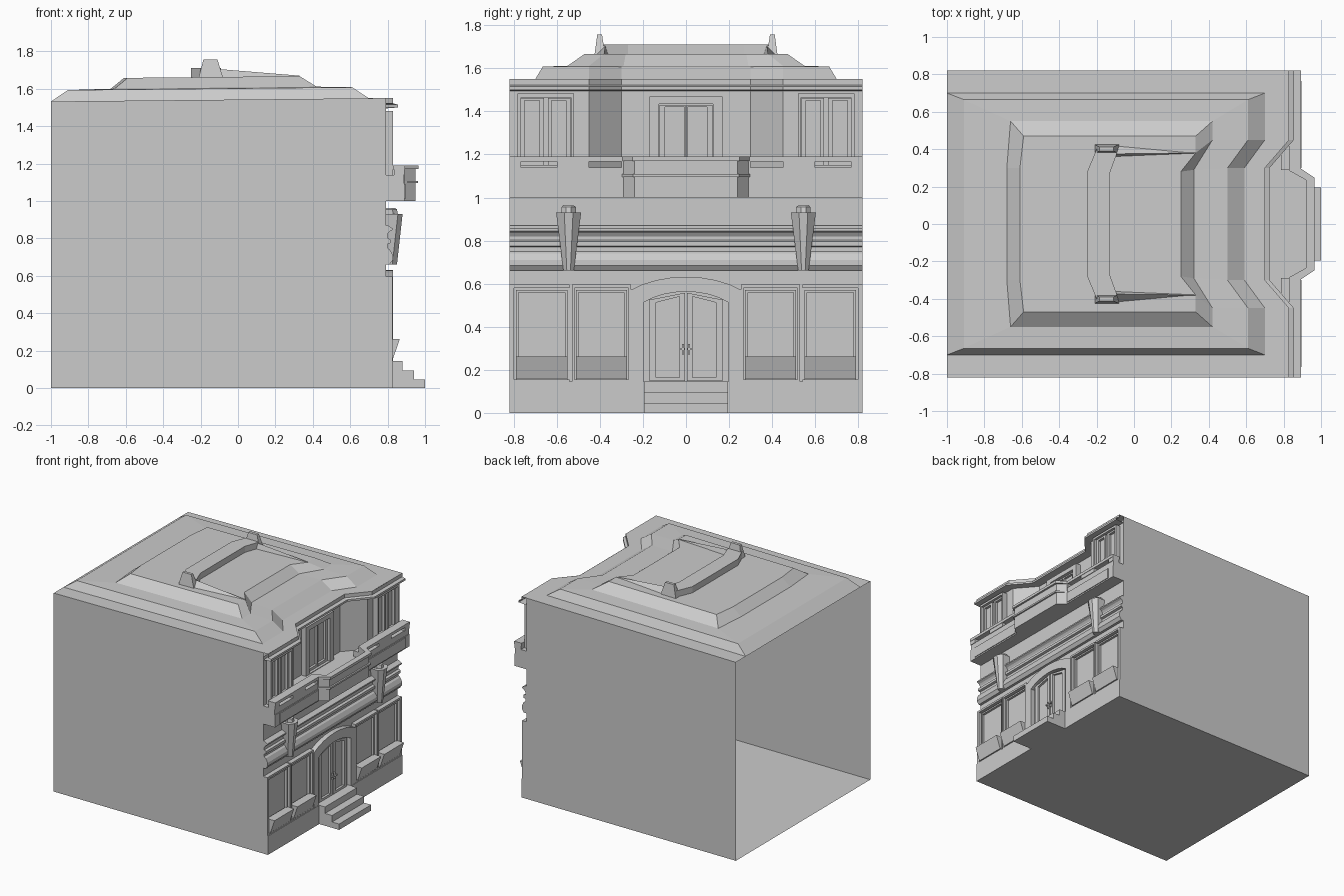
import bpy, bmesh, math

if "Cube" in bpy.data.objects:
    bpy.data.objects.remove(bpy.data.objects["Cube"])

def loft(name, rings, mirror=False, closed=True, caps=(True, True)):
    """Skin a list of equal-length point rings into one flat-shaded object."""
    bm = bmesh.new()
    vs = [[bm.verts.new(p) for p in r] for r in rings]
    n = len(rings[0])
    for a, b in zip(vs, vs[1:]):
        for i in range(n if closed else n - 1):
            j = (i + 1) % n
            bm.faces.new((a[i], a[j], b[j], b[i]))
    if closed and caps[0]:
        bm.faces.new(vs[0][::-1])
    if closed and caps[1]:
        bm.faces.new(vs[-1])
    bmesh.ops.recalc_face_normals(bm, faces=bm.faces)
    me = bpy.data.meshes.new(name)
    bm.to_mesh(me)
    bm.free()
    ob = bpy.data.objects.new(name, me)
    bpy.context.collection.objects.link(ob)
    if mirror:
        m = ob.modifiers.new("mirror", 'MIRROR')
        m.use_axis = (False, True, False)
        m.use_mirror_merge = False
    return ob

def rect(y0, y1, z0, z1):
    return [(y0, z0), (y1, z0), (y1, z1), (y0, z1)]

def at_x(pts, x):
    return [(x, y, z) for y, z in pts]

def at_z(pts, z):
    return [(x, y, z) for x, y in pts]

def box(name, x0, x1, y0, y1, z0, z1, mirror=False):
    r = rect(y0, y1, z0, z1)
    return loft(name, [at_x(r, x0), at_x(r, x1)], mirror)

def prism_z(name, plan, z0, z1):
    return loft(name, [at_z(plan, z0), at_z(plan, z1)])

def prism_y(name, prof, y0, y1, mirror=False):
    return loft(name, [[(x, y, z) for x, z in prof] for y in (y0, y1)], mirror)

def frame(name, outer, inner, x0, x1, mirror=False):
    """Raised border between two outlines, with a pane at its back."""
    return loft(name, [at_x(outer, x0), at_x(outer, x1), at_x(inner, x1), at_x(inner, x0 + .002)],
                mirror, caps=(False, True))

def sym(half):
    """Mirror a plan path given for y < 0."""
    return half + [(x, -y) for x, y in reversed(half)]

def tilt(pts):
    """The roof falls slightly towards the back."""
    return [(x, y, z + .01 * (x - .8)) for x, y, z in pts]

# Shell, open at the back
W, X = .82, .79
loft("floor", [[(-1, -W, 0), (X, -W, 0)], [(-1, W, 0), (X, W, 0)]], closed=False)
loft("side_wall", [[(-1, -W, 0), (X, -W, 0)], [(-1, -W, 1.532), (X, -W, 1.55)]], True, closed=False)
loft("ground_floor_wall", [[(X, -W, 0), (X, W, 0)], [(X, -W, 1.05), (X, W, 1.05)]], closed=False)
bay = sym([(X, -W), (X, -.45), (.66, -.3)])
loft("upper_floor_wall", [at_z(bay, 1.05), at_z(bay, 1.52)], closed=False)

# Cornice following the recessed bay
steps = [(.79, 1.495), (.855, 1.5), (.855, 1.515), (.83, 1.522), (.83, 1.55)]
loft("roof_cornice", [at_z(sym([(x, -W), (x, -.45), (x - .13, -.3)]), z) for x, z in steps], closed=False)

# Stepped roof
def roof_ring(xb, bulge, xf, xm, y, k0, k1, z):
    return tilt(at_z(sym([(xb - bulge, -.3), (xb, -y), (xf, -y), (xf, -k0), (xm, -k1)]), z))
loft("stepped_roof", [
    roof_ring(-1, 0, .83, .70, W, .45, .3, 1.55),
    roof_ring(-1, 0, .70, .59, .70, .45, .3, 1.55),
    roof_ring(-.91, 0, .61, .50, .665, .45, .3, 1.61),
    roof_ring(-.66, .02, .42, .32, .55, .45, .29, 1.615),
    roof_ring(-.59, .02, .33, .25, .47, .38, .28, 1.672)], caps=(False, True))

# Ridge parapet, side fins and end posts
ridge = [(-.2, -.4), (-.25, -.28), (-.25, .28), (-.2, .4), (-.09, .38), (-.13, .27), (-.13, -.27), (-.09, -.38)]
prism_z("ridge_parapet", ridge, 1.655, 1.71)
loft("ridge_fin", [[(-.1, .42, 1.66), (-.1, .36, 1.66), (-.1, .375, 1.705)],
                   [(.33, .385, 1.66), (.33, .375, 1.66), (.33, .38, 1.67)]], True)
loft("ridge_post", [at_z([(-.21, .375), (-.08, .375), (-.08, .425), (-.21, .425)], 1.66),
                    at_z([(-.185, .39), (-.11, .39), (-.11, .412), (-.185, .412)], 1.757)], True)

# Plinth and entrance steps
box("plinth", .78, .83, -W, W, 0, .145)
for i, (x, z0, z1) in enumerate([(1.0, 0, .045), (.94, .045, .095), (.88, .095, .145)]):
    box(f"entrance_step_{i + 1}", .8, x, -.195, .195, z0, z1)

# Ground floor windows, with planters
for i, (a, b, o0, o1) in enumerate([(.275, .51, .255, .53), (.55, .79, .54, .82)]):
    frame(f"window_surround_{i}", rect(o0, o1, .145, .595), rect(a - .008, b + .008, .155, .58), X, .825, True)
    frame(f"window_sash_{i}", rect(a, b, .155, .57), rect(a + .012, b - .012, .165, .558), X, .81, True)
    prism_y(f"planter_{i}", [(.80, .16), (.83, .16), (.865, .262), (.80, .262)], a, b, True)

# Arched door surround and the two leaves
def arch(w, z_side, z_top, n=8):
    c = [math.cos(math.pi * (.25 + .5 * i / n)) / math.cos(math.pi / 4) for i in range(n + 1)]
    s = [(math.sin(math.pi * (.25 + .5 * i / n)) - .7071) / .2929 for i in range(n + 1)]
    return [(-w, .145), (w, .145)] + [(w * a, z_side + (z_top - z_side) * b) for a, b in zip(c, s)]
frame("door_surround", arch(.258, .57, .632), arch(.198, .512, .563), X, .828)
frame("door_leaf", [(.004, .147), (.17, .147), (.17, .525), (.004, .558)],
      [(.03, .165), (.14, .165), (.14, .512), (.03, .54)], X, .81, True)
box("door_handle", .81, .825, .01, .018, .27, .32, True)
box("door_knob", .815, .83, .008, .03, .292, .302, True)

# Moulded band between the floors
prism_y("moulded_band", [(.78, .66), (.81, .66), (.828, .685), (.828, .71), (.812, .74), (.798, .75), (.798, .77),
                         (.815, .775), (.815, .795), (.798, .802), (.798, .82), (.808, .835), (.825, .845),
                         (.825, .855), (.8, .87), (.78, .87)], -W, W)

# Tapered wall brackets
def slab(w, x, z, c=.545):
    return [(.785, c - w, z), (x - .025, c - w, z), (x, c - w * .35, z), (x, c + w * .35, z),
            (x - .025, c + w, z), (.785, c + w, z)]
loft("wall_bracket", [slab(.024, .85, .66), slab(.058, .88, .93)], True)
loft("bracket_cap", [slab(.034, .855, .93), slab(.034, .85, .955), slab(.024, .84, .963)], True)

# Balcony: floor, frieze, openwork rail and projecting centre
outer = [(.89, -.29), (.95, -.24), (.95, .24), (.89, .29)]
prism_z("balcony_floor", [(.66, -.3), (X, -.45)] + outer + [(X, .45), (.66, .3)], 1.0, 1.095)
box("frieze", .78, .89, -W, W, 1.0, 1.095)
box("frieze_upper", .785, .885, .29, W, 1.095, 1.14, True)
box("frieze_panel", .885, .896, .3, .765, 1.01, 1.09, True)
box("balcony_rail", .83, .893, .285, W, 1.168, 1.19, True)
for i, (a, b) in enumerate([(.285, .3), (.45, .6), (.765, W)]):
    box(f"rail_post_{i}", .835, .89, a, b, 1.138, 1.17, True)
def parapet(g):
    return [(.89, -.29 - g / 2), (.95 + g, -.24 - g / 2), (.95 + g, .24 + g / 2), (.89, .29 + g / 2),
            (.83, .285), (.92, .235), (.92, -.235), (.83, -.285)]
prism_z("balcony_parapet", parapet(0), 1.0, 1.17)
prism_z("parapet_rail", parapet(.015), 1.17, 1.19)
prism_z("parapet_band", parapet(.012), 1.095, 1.108)

# Upper floor windows and balcony door
frame("upper_window_surround", rect(.52, .782, 1.14, 1.482), rect(.535, .767, 1.15, 1.465), X, .83, True)
for i, (a, b) in enumerate([(.537, .64), (.66, .765)]):
    frame(f"upper_window_sash_{i}", rect(a, b, 1.15, 1.463), rect(a + .02, b - .015, 1.17, 1.45), X, .812, True)
frame("balcony_door_surround", rect(-.17, .17, 1.095, 1.47), rect(-.125, .125, 1.1, 1.435), .66, .70)
frame("balcony_door_leaf", rect(.002, .122, 1.1, 1.43), rect(.006, .098, 1.12, 1.42), .66, .68, True)
